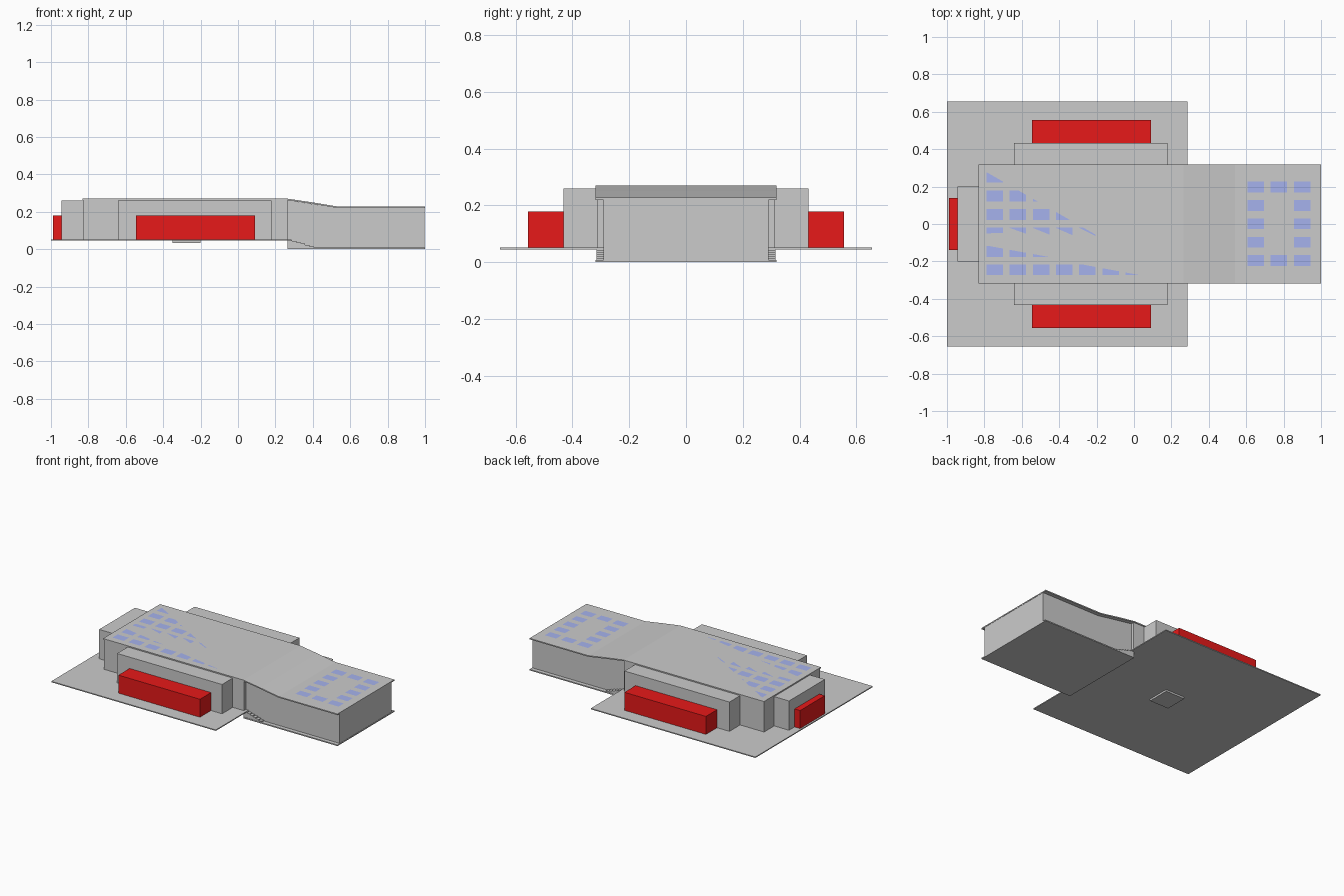
import bpy, bmesh

if "Cube" in bpy.data.objects:
    bpy.data.objects.remove(bpy.data.objects["Cube"])


def material(name, rgb):
    m = bpy.data.materials.new(name)
    m.diffuse_color = (*rgb, 1)
    m.use_nodes = True
    m.node_tree.nodes["Principled BSDF"].inputs["Base Color"].default_value = m.diffuse_color
    return m


RED = material("red", (0.8, 0.01, 0.01))
GLASS = material("glass_blue", (0.38, 0.45, 0.85))


def finish(name, bm, mat=None):
    mesh = bpy.data.meshes.new(name)
    bm.to_mesh(mesh)
    bm.free()
    ob = bpy.data.objects.new(name, mesh)
    bpy.context.collection.objects.link(ob)
    if mat:
        mesh.materials.append(mat)
    return ob


def prism(name, profile, y0, y1, mat=None):
    """Side profile (x, z) extruded from y0 to y1."""
    bm = bmesh.new()
    face = bm.faces.new([bm.verts.new((x, y0, z)) for x, z in profile])
    ext = bmesh.ops.extrude_face_region(bm, geom=[face])
    verts = [v for v in ext["geom"] if isinstance(v, bmesh.types.BMVert)]
    bmesh.ops.translate(bm, verts=verts, vec=(0, y1 - y0, 0))
    bmesh.ops.recalc_face_normals(bm, faces=bm.faces)
    return finish(name, bm, mat)


def box(name, x0, x1, y0, y1, z0, z1, mat=None):
    return prism(name, [(x0, z0), (x1, z0), (x1, z1), (x0, z1)], y0, y1, mat)


def panes(name, polys, z, clip=None):
    """Flat glass panes; clip keeps the area below a line through two points."""
    bm = bmesh.new()
    for poly in polys:
        bm.faces.new([bm.verts.new((x, y, z)) for x, y in poly])
    if clip:
        (ax, ay), (bx, by) = clip
        bmesh.ops.bisect_plane(bm, geom=bm.verts[:] + bm.edges[:] + bm.faces[:],
                               plane_co=(ax, ay, z), plane_no=(ay - by, bx - ax, 0),
                               clear_outer=True)
    for f in bm.faces:
        f.normal_update()
        if f.normal.z < 0:
            f.normal_flip()
    return finish(name, bm, GLASS)


def cell(x, y, w=0.088, d=0.058):
    return [(x - w / 2, y - d / 2), (x + w / 2, y - d / 2),
            (x + w / 2, y + d / 2), (x - w / 2, y + d / 2)]


# Upper ground slab and the small block beneath it
G = 0.052
box("ground_slab", -1, 0.285, -0.655, 0.655, 0.045, G)
box("sump", -0.35, -0.2, -0.08, 0.08, 0.032, 0.046)

# Main hall and rear annex
box("main_hall", -0.829, 0.265, -0.313, 0.313, G, 0.264)
box("rear_annex", -0.945, -0.829, -0.2, 0.2, G, 0.259)
box("rear_red_block", -0.988, -0.945, -0.138, 0.138, G, 0.179, RED)

# Side wings with red blocks
for side, s in (("front", -1), ("back", 1)):
    box(side + "_wing", -0.642, 0.178, *sorted((s * 0.313, s * 0.432)), G, 0.259)
    box(side + "_red_block", -0.545, 0.092, *sorted((s * 0.432, s * 0.556)), G, 0.179, RED)

# Lower hall: floor, walls, and steps up to the slab
box("lower_floor", 0.265, 1, -0.318, 0.318, 0, 0.008)
prism("lower_hall", [(0.265, 0.008), (0.998, 0.008), (0.998, 0.22),
                     (0.54, 0.22), (0.265, 0.262)], -0.29, 0.29)
steps, x, z = [(0.265, 0.008), (0.265, 0.05), (0.29, 0.05)], 0.29, 0.05
for i in range(6):
    z -= 0.007
    steps.append((x, z))
    if i < 5:
        x += 0.023
        steps.append((x, z))
steps[-1] = (x, 0.008)
prism("steps", steps, -0.315, 0.315)

# Roof sheet following both levels
prism("roof", [(-0.832, 0.262), (0.265, 0.262), (0.4, 0.242), (0.54, 0.219), (1, 0.219),
               (1, 0.227), (0.54, 0.227), (0.4, 0.25), (0.265, 0.27), (-0.832, 0.27)],
      -0.318, 0.318)

# Skylights over the lower hall: ring of panes
panes("lower_skylights",
      [cell(0.65 + 0.125 * i, -0.196 + 0.0985 * j)
       for i in range(3) for j in range(5) if i != 1 or j in (0, 4)], 0.2285)

# Skylights over the main hall, fading out along diagonals
cols = [-0.745 + 0.124 * i for i in range(7)]
Z = 0.2715
panes("upper_skylights_back", [cell(x, y) for x in cols for y in (0.25, 0.15, 0.05)],
      Z, ((-0.79, 0.278), (-0.2, -0.06)))
panes("upper_skylights_middle",
      [[(x - 0.044, -0.018), (x + 0.044, -0.018), (x + 0.044, -0.048 - 0.004 * i),
        (x - 0.044, -0.05 if i == 0 else -0.021)] for i, x in enumerate(cols[:5])],
      Z, ((-0.79, 0.278), (-0.2, -0.06)))
panes("upper_skylights_inner", [cell(x, -0.147) for x in cols[:4]],
      Z, ((-0.79, -0.115), (-0.45, -0.177)))
panes("upper_skylights_front", [cell(x, -0.245) for x in cols],
      Z, ((-0.3, -0.212), (0.04, -0.275)))
